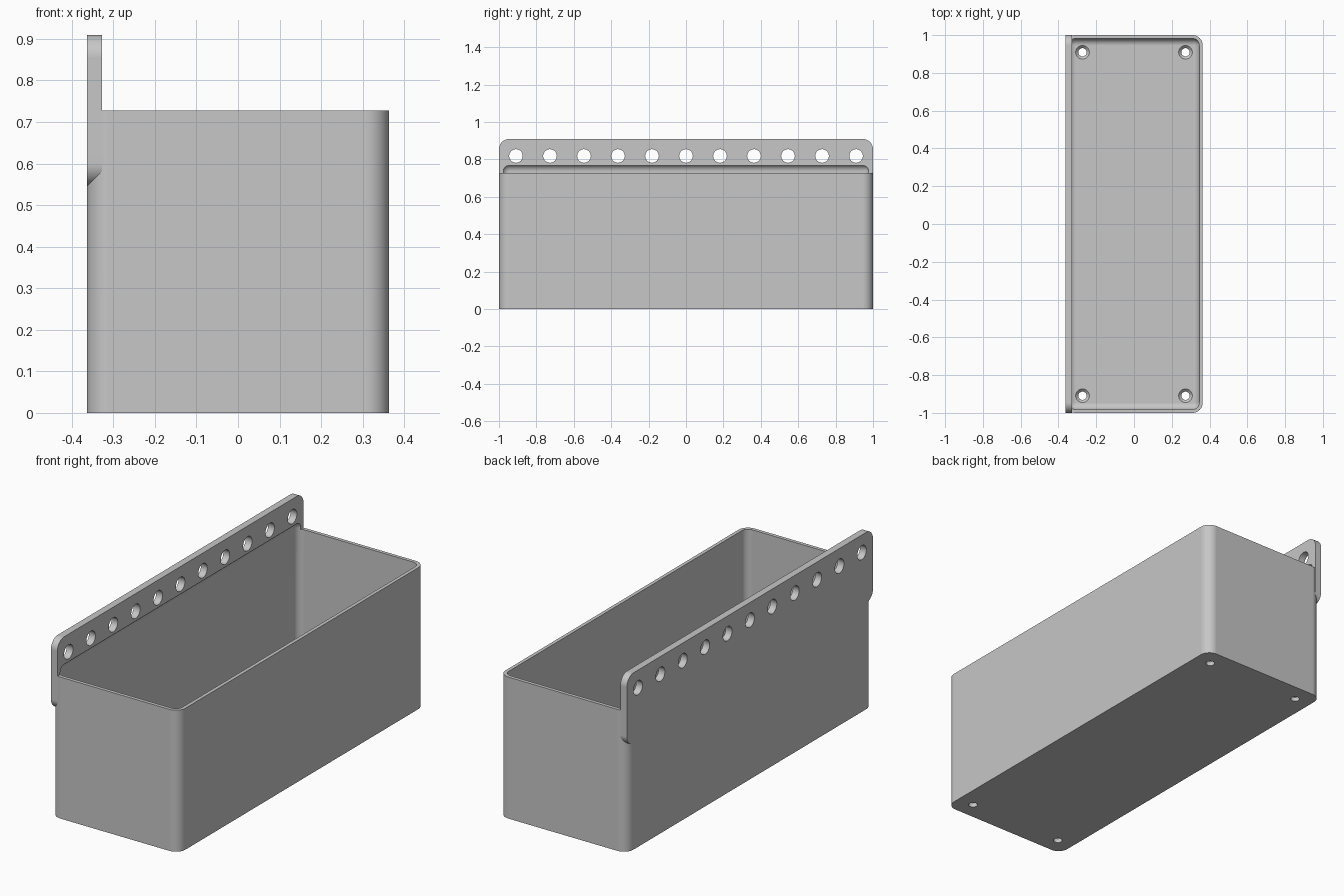
import bpy, bmesh, math
from mathutils import Matrix

default = bpy.data.objects.get("Cube")
if default:
    bpy.data.objects.remove(default, do_unlink=True)

S = 2 / 110          # all sizes below are in 1/110 of the length
HALF_W, HALF_L, HEIGHT, TOP = 20, 55, 40, 50
WALL, FLOOR, PLATE = 1, 2, 2

grey = bpy.data.materials.new("light grey")
grey.use_nodes = True
colour = (0.57, 0.57, 0.57, 1)
grey.diffuse_color = colour
grey.node_tree.nodes["Principled BSDF"].inputs["Base Color"].default_value = colour


def finish(name, bm):
    bmesh.ops.scale(bm, vec=(S, S, S), verts=bm.verts)
    bmesh.ops.recalc_face_normals(bm, faces=bm.faces)
    mesh = bpy.data.meshes.new(name)
    bm.to_mesh(mesh)
    bm.free()
    mesh.materials.append(grey)
    ob = bpy.data.objects.new(name, mesh)
    bpy.context.collection.objects.link(ob)
    return ob


def rounded_box(name, low, high, radius, axes, segments=10):
    """Box with the edges parallel to the given axes rounded."""
    bm = bmesh.new()
    bmesh.ops.create_cube(bm, size=1)
    for v in bm.verts:
        v.co = [low[i] if v.co[i] < 0 else high[i] for i in range(3)]
    edges = [e for e in bm.edges
             if any(abs((e.verts[0].co - e.verts[1].co)[a]) > 0.01 for a in axes)]
    bmesh.ops.bevel(bm, geom=edges, offset=radius, segments=segments,
                    profile=0.5, affect='EDGES')
    return finish(name, bm)


def cones(name, places, r1, r2, depth, turn=Matrix()):
    """Row of round cutters at the given places."""
    bm = bmesh.new()
    for p in places:
        bmesh.ops.create_cone(bm, cap_ends=True, segments=32, radius1=r1, radius2=r2,
                              depth=depth, matrix=Matrix.Translation(p) @ turn)
    return finish(name, bm)


def combine(ob, other, operation):
    bpy.context.view_layer.objects.active = ob
    mod = ob.modifiers.new(operation.lower(), 'BOOLEAN')
    mod.operation, mod.solver, mod.object = operation, 'EXACT', other
    bpy.ops.object.modifier_apply(modifier=mod.name)
    bpy.data.objects.remove(other, do_unlink=True)


# Outer body and the taller mounting plate on its right side
bin_body = rounded_box("storage_bin", (-HALF_W, -HALF_L, 0), (HALF_W, HALF_L, HEIGHT), 3, [2])
plate = rounded_box("mounting_plate", (-HALF_W, -HALF_L, TOP - 20),
                    (-HALF_W + PLATE, HALF_L, TOP), 3, [0])
combine(bin_body, plate, 'UNION')

# Cavity with rounded edges, reaching slightly into the plate
cavity = rounded_box("cavity_cutter", (-HALF_W + WALL, -HALF_L + WALL, FLOOR),
                     (HALF_W - WALL, HALF_L - WALL, HEIGHT + 2.5), 2, [0, 1, 2], 8)
combine(bin_body, cavity, 'DIFFERENCE')

# Row of hanging holes through the plate
row = [(-HALF_W + PLATE / 2, 10 * i, TOP - 5) for i in range(-5, 6)]
combine(bin_body, cones("plate_hole_cutter", row, 2, 2, 6,
                        Matrix.Rotation(math.pi / 2, 4, 'Y')), 'DIFFERENCE')

# Countersunk screw holes in the floor corners
corners = [(x, y, FLOOR / 2) for x in (-15, 15) for y in (-50, 50)]
combine(bin_body, cones("floor_hole_cutter", corners, 1.2, 1.2, 6), 'DIFFERENCE')
sinks = [(x, y, FLOOR - 0.4) for x, y, z in corners]
combine(bin_body, cones("countersink_cutter", sinks, 1, 2.2, 1.2), 'DIFFERENCE')

# Smooth shading with crisp edges
bpy.ops.object.select_all(action='DESELECT')
bin_body.select_set(True)
bpy.context.view_layer.objects.active = bin_body
bpy.ops.object.shade_smooth_by_angle(angle=math.radians(30))
weighted = bin_body.modifiers.new("even_shading", 'WEIGHTED_NORMAL')
weighted.keep_sharp = True
